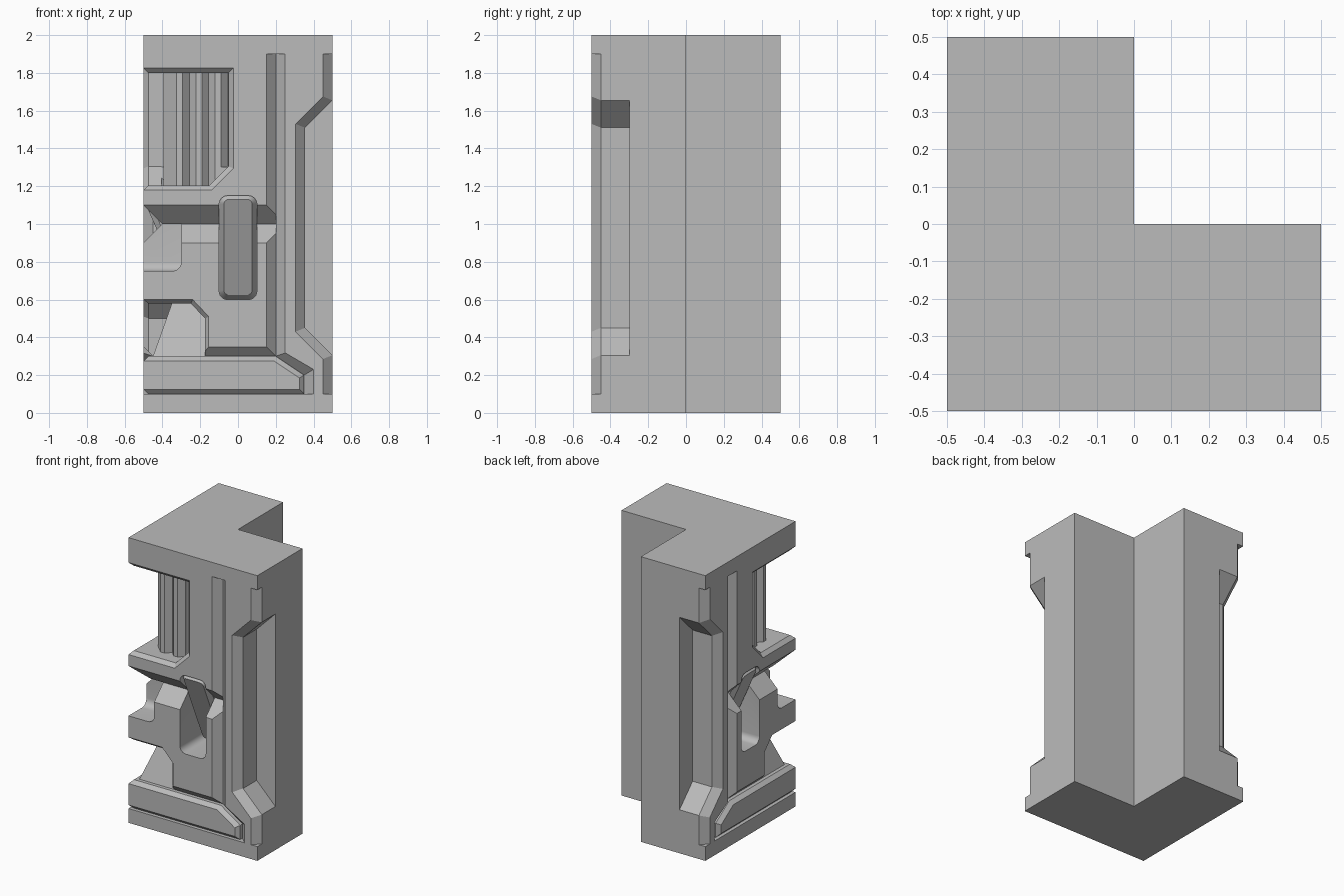
import bpy, bmesh, math
from mathutils import Vector

cube = bpy.data.objects.get("Cube")
if cube:
    bpy.data.objects.remove(cube)

grey = bpy.data.materials.new("plain grey")
grey.use_nodes = True
grey.diffuse_color = (0.5, 0.5, 0.5, 1)
grey.node_tree.nodes["Principled BSDF"].inputs["Base Color"].default_value = (0.5, 0.5, 0.5, 1)


def loft(name, rings):
    """Closed solid through rings of matching 3D points."""
    bm = bmesh.new()
    loops = [[bm.verts.new(p) for p in ring] for ring in rings]
    for a, b in zip(loops, loops[1:]):
        for i in range(len(a)):
            j = (i + 1) % len(a)
            bm.faces.new((a[i], a[j], b[j], b[i]))
    bm.faces.new(loops[0])
    bm.faces.new(loops[-1])
    bmesh.ops.recalc_face_normals(bm, faces=bm.faces)
    mesh = bpy.data.meshes.new(name)
    bm.to_mesh(mesh)
    bm.free()
    mesh.materials.append(grey)
    obj = bpy.data.objects.new(name, mesh)
    bpy.context.collection.objects.link(obj)
    return obj


def ring(outline, depth):
    """Outline of (x, z) points at a depth given as a number or a rule of z."""
    return [Vector((x, depth(z) if callable(depth) else depth, z)) for x, z in outline]


def past(p, q, k=0.3):
    """Carry a point on beyond the front surface."""
    return p + (p - q) * k


def carve(cutter):
    cutter.hide_render = True
    mod = body.modifiers.new("cut", 'BOOLEAN')
    mod.operation, mod.solver, mod.object = 'DIFFERENCE', 'EXACT', cutter
    graph = bpy.context.evaluated_depsgraph_get()
    mesh = bpy.data.meshes.new_from_object(body.evaluated_get(graph))
    body.modifiers.clear()
    body.data = mesh
    bpy.data.objects.remove(cutter)


def pocket(*rings):
    """Cut a recess whose first ring lies on the front surface."""
    rings = list(rings)
    rings[0] = [past(p, q) for p, q in zip(rings[0], rings[1])]
    carve(loft("pocket_cutter", rings))


def trench(stations):
    """Cut along stations, each running from one surface edge to the other."""
    rings = []
    for s in stations:
        s = [Vector(p) for p in s]
        rings.append([past(s[0], s[1])] + s[1:-1] + [past(s[-1], s[-2])])
    carve(loft("trench_cutter", rings))


def rounded(w, z0, z1, r, steps=6):
    pts = []
    for k, (sx, cz) in enumerate([(1, z1 - r), (-1, z1 - r), (-1, z0 + r), (1, z0 + r)]):
        for i in range(steps + 1):
            a = math.pi / 2 * (k + i / steps)
            pts.append((sx * (w - r) + r * math.cos(a), cz + r * math.sin(a)))
    return pts


def mirror_corner(obj, weld):
    """Reflect across the diagonal so that both outer walls match."""
    bm = bmesh.new()
    bm.from_mesh(obj.data)
    if weld:
        seam = [f for f in bm.faces if all(abs(v.co.x - v.co.y) < 1e-4 for v in f.verts)]
        bmesh.ops.delete(bm, geom=seam, context='FACES')
    copy = bmesh.ops.duplicate(bm, geom=bm.verts[:] + bm.edges[:] + bm.faces[:])["geom"]
    for v in copy:
        if isinstance(v, bmesh.types.BMVert):
            v.co.x, v.co.y = v.co.y, v.co.x
    bmesh.ops.reverse_faces(bm, faces=[f for f in copy if isinstance(f, bmesh.types.BMFace)])
    if weld:
        bmesh.ops.remove_doubles(bm, verts=bm.verts, dist=1e-4)
        bmesh.ops.dissolve_limit(bm, angle_limit=math.radians(0.5),
                                 verts=bm.verts, edges=bm.edges)
    bm.to_mesh(obj.data)
    bm.free()
    bpy.ops.object.select_all(action='DESELECT')
    obj.select_set(True)
    bpy.context.view_layer.objects.active = obj
    bpy.ops.object.shade_smooth_by_angle(angle=math.radians(30))


F = -0.5      # front surface
FAR = -1.0    # beyond the outer corner

# One mitred half of the corner column
plan = [(F, F), (0.5, F), (0.5, 0), (0, 0)]
body = loft("corner_column", [[(x, y, z) for x, y in plan] for z in (0, 2)])


# Chamfered edge rebate, then its deep middle pocket
def rebate(d):
    m = 0.41 * d
    return [(0.45 + d, 0.1), (0.45 + d, 0.285 + m), (0.305 + d, 0.43 + m),
            (0.305 + d, 1.53 - m), (0.45 + d, 1.675 - m), (0.45 + d, 1.9),
            (0.8, 1.9), (0.8, 0.1)]


pocket(ring(rebate(0), F), ring(rebate(0.06), F + 0.06))
deep = [(0.355, 0.45), (0.355, 1.51), (0.7, 1.855), (0.7, 0.105)]
pocket(ring(deep, -0.55), ring(deep, -0.3))

# Vertical groove
trench([[(0.25, F, z), (0.2, -0.45, z), (0.15, F, z)] for z in (0.3, 1.9)])

# Groove around the base moulding, and the bevel under it
path = [((FAR, 0.35), (FAR, 0.3), (FAR, 0.275)),
        ((0.2, 0.35), (0.2, 0.3), (0.19, 0.275)),
        ((0.4, 0.23), (0.35, 0.2), (0.325, 0.185)),
        ((0.4, 0.1), (0.35, 0.1), (0.325, 0.1))]
trench([[(a[0], F, a[1]), (b[0], -0.45, b[1]), (b[0], -0.475, b[1]), (c[0], F, c[1])]
        for a, b, c in path])
trench([[(x, F, 0.1), (x, -0.475, 0.1), (x, F, 0.125)] for x in (FAR, 0.35)])

# Vent recess with its ribs
outer = [(FAR, 1.825), (-0.025, 1.825), (-0.025, 1.295), (-0.14, 1.18), (FAR, 1.18)]
inner = [(FAR, 1.8), (-0.05, 1.8), (-0.05, 1.305), (-0.15, 1.205), (FAR, 1.205)]
V = -0.395
pocket(ring(outer, F), ring(inner, F + 0.025), ring(inner, V))
for i in range(4):
    a = V + 0.102 * i
    low = 1.205 + max(0, a + 0.185)
    right = min(a + 0.07, -0.05)
    mid = min(a + 0.035, right - 0.001)
    trench([[(a, V, z), (mid, V + 0.035, z), (right, V, z)] for z in (low, 1.8)])

# Horizontal notch under the ledge
trench([[(x, F, 1.1), (x, -0.4, 1.0), (x, F, 0.9)] for x in (FAR, 0.2)])

# Coved cut on the outer corner
levels = [(-0.35 + 0.05 * math.sin(t), 0.8 - 0.05 * math.cos(t))
          for t in (math.pi / 2 * i / 8 for i in range(9))] + [(-0.3, 1.0)]
carve(loft("cove_cutter", [[(FAR, FAR, z), (s, FAR, z), (s, s, z), (FAR, s, z)]
                           for s, z in levels]))

# Undercut with the sloped hip behind it
outer = [(FAR, 0.6), (-0.24, 0.6), (-0.155, 0.51), (-0.155, 0.3), (FAR, 0.3)]
inner = [(FAR, 0.58), (-0.25, 0.58), (-0.175, 0.5), (-0.175, 0.3), (FAR, 0.3)]
pocket(ring(outer, F), ring(inner, F + 0.025), ring(inner, lambda z: -0.45 + (z - 0.3) * 0.357))


# Rounded slot holding a tilted bar
def tilt(back):
    return lambda z: F + (1.13 - z) * 0.44 + back


slot = rounded(0.1, 0.6, 1.15, 0.045)
face = rounded(0.075, 0.625, 1.13, 0.025)
carve(loft("slot_cutter", [ring(slot, -0.6), ring(slot, tilt(0.05))]))
bar = loft("tilted_bar", [ring(face, tilt(0)), ring(slot, tilt(0.03)), ring(slot, tilt(0.1))])

mirror_corner(body, True)
mirror_corner(bar, False)
